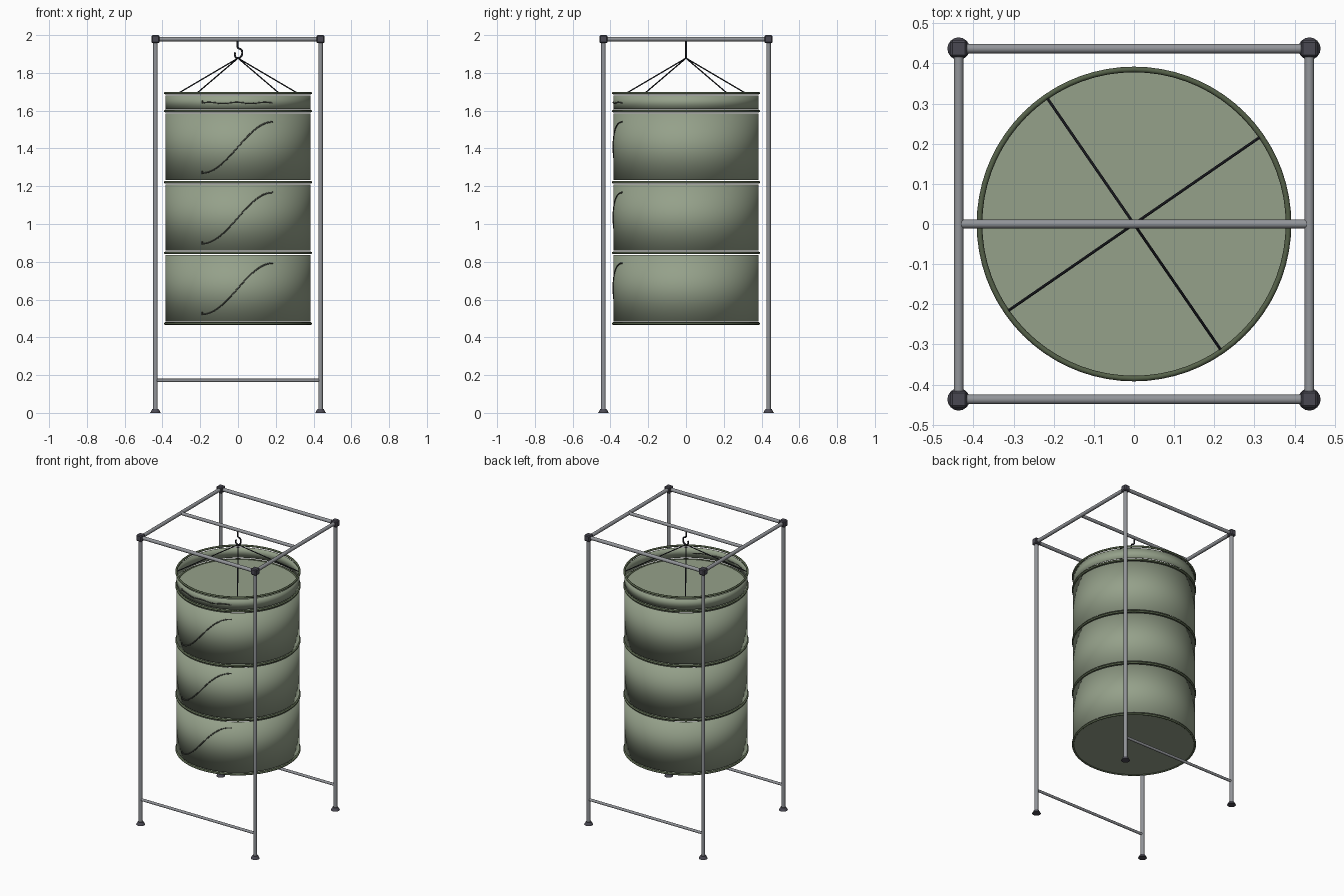
import bpy, bmesh, math
from mathutils import Vector, Matrix

if "Cube" in bpy.data.objects:
    bpy.data.objects.remove(bpy.data.objects["Cube"])


def mat(name, rgb):
    m = bpy.data.materials.new(name)
    m.diffuse_color = (*rgb, 1)
    m.use_nodes = True
    m.node_tree.nodes["Principled BSDF"].inputs["Base Color"].default_value = m.diffuse_color
    return m


FABRIC = mat("sage_green_fabric", (0.30, 0.355, 0.255))
HOOP = mat("dark_green_hoop", (0.09, 0.118, 0.066))
STEEL = mat("grey_tube", (0.29, 0.30, 0.32))
PLASTIC = mat("dark_grey_plastic", (0.068, 0.066, 0.085))
CORD = mat("black_cord", (0.02, 0.021, 0.028))
ZIP = mat("zip_grey", (0.06, 0.066, 0.055))


def finish(bm, name, material, smooth=True):
    bmesh.ops.recalc_face_normals(bm, faces=bm.faces)
    me = bpy.data.meshes.new(name)
    bm.to_mesh(me)
    bm.free()
    if smooth:
        me.shade_smooth()
        me.set_sharp_from_angle(angle=math.radians(35))
    me.materials.append(material)
    ob = bpy.data.objects.new(name, me)
    bpy.context.collection.objects.link(ob)
    return ob


def tube(name, a, b, r, material, seg=16, r2=None):
    a, b = Vector(a), Vector(b)
    d = b - a
    m = Matrix.Translation((a + b) / 2) @ d.to_track_quat('Z', 'Y').to_matrix().to_4x4()
    bm = bmesh.new()
    bmesh.ops.create_cone(bm, cap_ends=True, segments=seg, radius1=r,
                          radius2=r if r2 is None else r2, depth=d.length, matrix=m)
    return finish(bm, name, material)


def wire(name, pts, r, material, cyclic=False, res=2, kind='POLY'):
    """Round wire along points, turned into a mesh."""
    cu = bpy.data.curves.new(name, 'CURVE')
    cu.dimensions = '3D'
    cu.bevel_depth = r
    cu.bevel_resolution = res
    cu.use_fill_caps = True
    cu.resolution_u = 8
    sp = cu.splines.new(kind)
    sp.points.add(len(pts) - 1)
    for p, co in zip(sp.points, pts):
        p.co = (*co, 1)
    sp.use_cyclic_u = cyclic
    if kind == 'NURBS':
        sp.order_u = 3
        sp.use_endpoint_u = True
    cu.materials.append(material)
    ob = bpy.data.objects.new(name, cu)
    bpy.context.collection.objects.link(ob)
    return ob


# Frame: posts, feet and corner blocks
C, TOP = 0.437, 1.979
for sx, sy, tag in ((-1, -1, "front_left"), (1, -1, "front_right"),
                    (-1, 1, "back_left"), (1, 1, "back_right")):
    x, y = sx * C, sy * C
    tube(tag + "_post", (x, y, 0.01), (x, y, TOP), 0.012, STEEL)
    tube(tag + "_foot", (x, y, 0), (x, y, 0.02), 0.028, PLASTIC, 16, 0.017)
    bm = bmesh.new()
    bmesh.ops.create_cube(bm, size=0.043, matrix=Matrix.Translation((x, y, 2 - 0.0215)))
    bmesh.ops.bevel(bm, geom=bm.edges[:], offset=0.006, segments=1, affect='EDGES')
    finish(bm, tag + "_corner_block", PLASTIC, False)

# Frame: top rails, lower braces and the hanging bar
for s, fb, lr in ((-1, "front", "left"), (1, "back", "right")):
    tube(fb + "_top_rail", (-C, s * C, TOP), (C, s * C, TOP), 0.012, STEEL)
    tube(lr + "_top_rail", (s * C, -C, TOP), (s * C, C, TOP), 0.012, STEEL)
    tube(fb + "_lower_brace", (-C, s * C, 0.172), (C, s * C, 0.172), 0.009, STEEL)
tube("hanging_bar", (-0.43, 0, TOP), (0.43, 0, TOP), 0.011, STEEL)

# Net: hoops, shelves and fabric walls
R = 0.385
LEVELS = [0.473, 0.847, 1.221, 1.598, 1.693]
for i, z in enumerate(LEVELS):
    ring = [(R * math.cos(math.tau * k / 72), R * math.sin(math.tau * k / 72), z)
            for k in range(72)]
    wire(f"hoop_{i + 1}", ring, 0.007, HOOP, True)
    if i == 4:
        continue
    tube(f"shelf_{i + 1}", (0, 0, z - 0.002), (0, 0, z + 0.002), R - 0.002, FABRIC, 72)
    # open wall of this tier, with a small gap to each hoop
    z0, z1 = z + 0.012, LEVELS[i + 1] - 0.012
    bm = bmesh.new()
    bmesh.ops.create_cone(bm, cap_ends=False, segments=72, radius1=R, radius2=R,
                          depth=z1 - z0, matrix=Matrix.Translation((0, 0, (z0 + z1) / 2)))
    wall = finish(bm, f"wall_{i + 1}", FABRIC)
    sol = wall.modifiers.new("thickness", 'SOLIDIFY')
    sol.thickness = 0.002
    # zip on the front, a rising S curve (nearly level on the short top tier)
    pts = []
    for k in range(41):
        t = k / 40
        x = -0.19 + 0.375 * t
        rise = 0.272 * (1 - math.cos(math.pi * t)) / 2
        h = z + 0.048 + rise if i < 3 else 1.641 + 0.003 * math.sin(t * 16)
        pts.append((x, -math.sqrt(R * R - x * x), h))
    wire(f"zip_{i + 1}", pts, 0.004, ZIP, res=1)
    px, py, pz = pts[0]
    tube(f"zip_pull_{i + 1}", (px, py - 0.002, pz - 0.004), (px, py - 0.002, pz + 0.012),
         0.004, ZIP, 8)

# Hanging cords and hook
KNOT = (0, 0, 1.878)
for k in range(4):
    a = math.radians(34.6 + 90 * k)
    tube(f"cord_{k + 1}", (0.38 * math.cos(a), 0.38 * math.sin(a), 1.694), KNOT, 0.0035, CORD, 8)
hook = [(-0.003, 0, 1.975), (-0.004, 0, 1.945), (0.0, 0, 1.93), (0.02, 0, 1.925),
        (0.024, 0, 1.9), (0.012, 0, 1.879), (-0.012, 0, 1.879), (-0.019, 0, 1.898),
        (-0.014, 0, 1.908)]
wire("hook", hook, 0.005, CORD, kind='NURBS')

# Turn the wires into meshes
bpy.context.view_layer.update()
for ob in [o for o in bpy.data.objects if o.type == 'CURVE']:
    dg = bpy.context.evaluated_depsgraph_get()
    me = bpy.data.meshes.new_from_object(ob.evaluated_get(dg))
    me.shade_smooth()
    me.set_sharp_from_angle(angle=math.radians(60))
    name = ob.name
    bpy.data.objects.remove(ob)
    new = bpy.data.objects.new(name, me)
    bpy.context.collection.objects.link(new)
